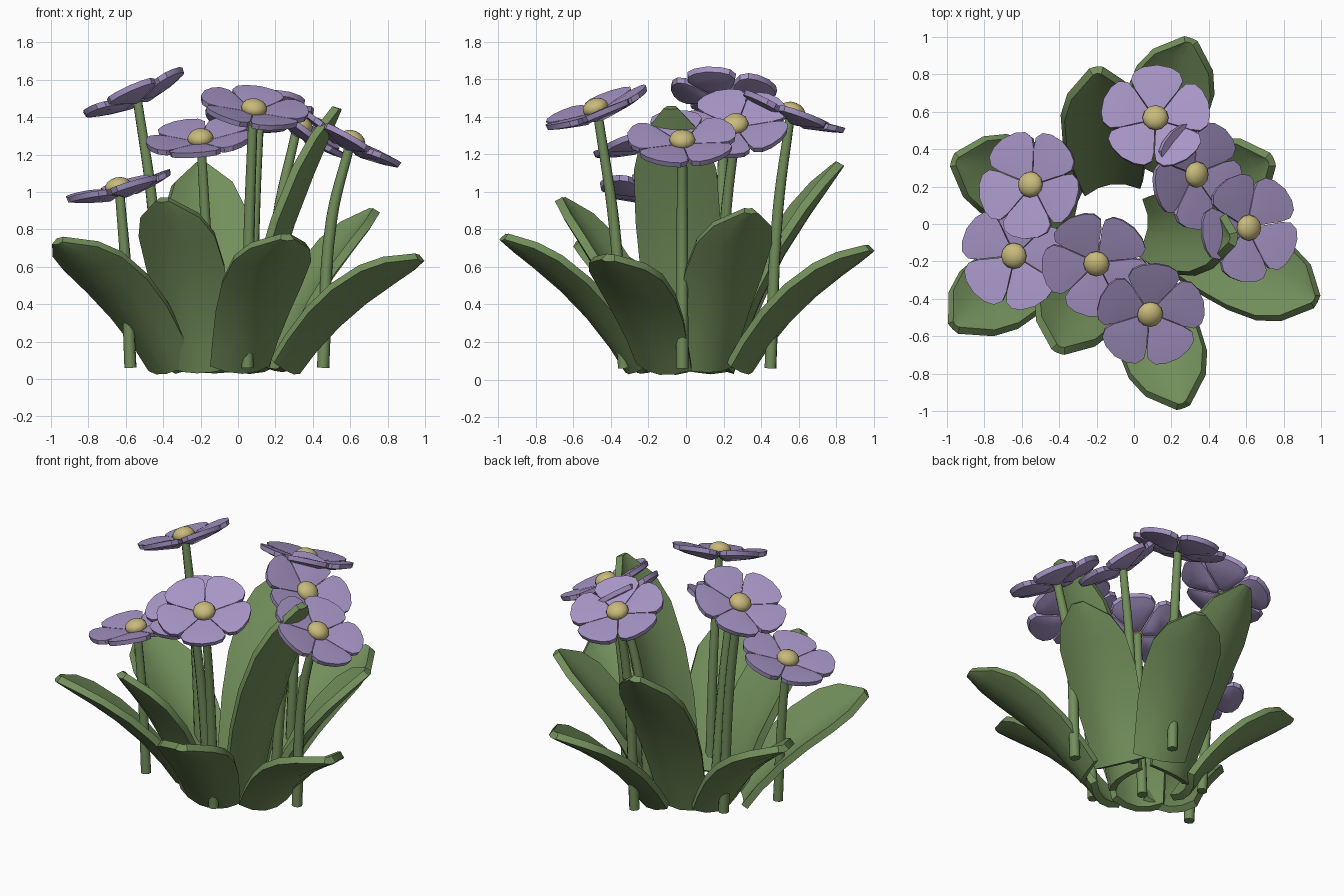
import bpy, bmesh, math
from mathutils import Vector, Matrix

cube = bpy.data.objects.get("Cube")
if cube:
    bpy.data.objects.remove(cube, do_unlink=True)


def material(name, rgb):
    m = bpy.data.materials.new(name)
    m.use_nodes = True
    m.diffuse_color = (*rgb, 1)
    m.node_tree.nodes["Principled BSDF"].inputs["Base Color"].default_value = (*rgb, 1)
    return m


GREEN = material("leaf green", (0.17, 0.275, 0.105))
PURPLE = material("petal purple", (0.39, 0.305, 0.57))
YELLOW = material("pollen yellow", (0.58, 0.49, 0.2))


def finish(bm, name, mat, thickness=0):
    bmesh.ops.recalc_face_normals(bm, faces=bm.faces)
    mesh = bpy.data.meshes.new(name)
    bm.to_mesh(mesh)
    bm.free()
    mesh.materials.append(mat)
    obj = bpy.data.objects.new(name, mesh)
    bpy.context.collection.objects.link(obj)
    bpy.ops.object.select_all(action="DESELECT")
    obj.select_set(True)
    bpy.context.view_layer.objects.active = obj
    if thickness:
        mod = obj.modifiers.new("thickness", "SOLIDIFY")
        mod.thickness = thickness
        mod.offset = 0
        bpy.ops.object.modifier_apply(modifier="thickness")
    bpy.ops.object.shade_smooth_by_angle(angle=math.radians(35))


# Leaves: arched, cupped blades; roll lifts the blade's left edge
BLADE = [(0, .72), (.15, .8), (.35, .92), (.55, 1), (.75, .97), (.88, .74), (1, .14)]


def leaf(name, base, tip, roll=0, width=0.44, arch=0.075):
    base, tip = Vector(base), Vector(tip)
    axis = (tip - base).normalized()
    side = Vector((-axis.y, axis.x, 0)).normalized()
    up = axis.cross(side)
    turn = Matrix.Rotation(math.radians(roll), 3, axis)
    across, out = turn @ side, turn @ up
    bm = bmesh.new()
    rows = []
    for t, w in BLADE:
        mid = base.lerp(tip, t) + up * arch * 4 * t * (1 - t)
        cup = .075 * w * (1 - .3 * t)
        rows.append([bm.verts.new(mid + across * s * w * width / 2
                                  + out * cup * (s * s - .5))
                     for s in (-1, -.5, 0, .5, 1)])
    for a, b in zip(rows, rows[1:]):
        for i in range(4):
            bm.faces.new((a[i], a[i + 1], b[i + 1], b[i]))
    finish(bm, name, GREEN, 0.045)


LEAVES = {
    "leaf_front_right": ((-.36, -.09, .06), (-.96, -.55, .74), 12),
    "leaf_front_middle": ((-.2, -.2, .05), (-.4, -.67, .96)),
    "leaf_front": ((.01, -.27, .06), (.26, -.97, .76)),
    "leaf_left_front": ((.27, -.12, .06), (.97, -.41, .65), -8),
    "leaf_left_back": ((.2, .1, .06), (.73, .34, .9)),
    "leaf_back": ((.05, .3, .06), (.3, .98, .7)),
    "leaf_back_tall": ((-.12, .21, .05), (-.2, .82, 1.15)),
    "leaf_right_back": ((-.3, .12, .06), (-.96, .34, .7)),
    "leaf_centre_tall": ((.07, -.02, .05), (.53, -.08, 1.45)),
}
for name, placement in LEAVES.items():
    leaf(name, *placement)

# Flowers: five rounded petals in a shallow bowl, a domed centre and a bent stem
PETAL = [(.03, .02), (.1, .07), (.16, .115), (.21, .139), (.255, .122), (.282, .075), (.295, 0)]


def petals(name, place, turn):
    bm = bmesh.new()
    outline = PETAL + [(r, -w) for r, w in reversed(PETAL[:-1])]
    n = len(outline)
    for k in range(5):
        spin = place @ Matrix.Rotation(math.radians(turn + 72 * k), 4, "Z")

        def ring(scale, drop):
            return [bm.verts.new(spin @ Vector((.17 + (r - .17) * scale, w * scale,
                                                .15 * r - .015 - drop)))
                    for r, w in outline]

        top, rim, under = ring(1, 0), ring(.97, .03), ring(.6, .045)
        hub = bm.verts.new(spin @ Vector((.17, 0, .016)))
        for i in range(n):
            j = (i + 1) % n
            bm.faces.new((hub, top[i], top[j]))
            bm.faces.new((top[i], rim[i], rim[j], top[j]))
            bm.faces.new((rim[i], under[i], under[j], rim[j]))
        bm.faces.new(under)
    finish(bm, name, PURPLE)


def stem(name, points):
    curve = bpy.data.curves.new(name, "CURVE")
    curve.dimensions = "3D"
    curve.bevel_depth = 0.03
    curve.bevel_resolution = 2
    curve.resolution_u = 6
    curve.use_fill_caps = True
    spline = curve.splines.new("BEZIER")
    spline.bezier_points.add(len(points) - 1)
    for p, co, r in zip(spline.bezier_points, points, (1.1, 1, .85)):
        p.co = co
        p.radius = r
        p.handle_left_type = p.handle_right_type = "AUTO"
    curve.materials.append(GREEN)
    bpy.context.collection.objects.link(bpy.data.objects.new(name, curve))


def flower(name, centre, normal, turn, foot, bend):
    centre, normal = Vector(centre), Vector(normal).normalized()
    tilt = Vector((0, 0, 1)).rotation_difference(normal).to_matrix().to_4x4()
    place = Matrix.Translation(centre) @ tilt
    petals(name + "_petals", place, turn)
    bm = bmesh.new()
    dome = Matrix.Translation((0, 0, .01)) @ Matrix.Diagonal((1, 1, .7, 1))
    bmesh.ops.create_uvsphere(bm, u_segments=12, v_segments=8, radius=0.07,
                              matrix=place @ dome)
    finish(bm, name + "_centre", YELLOW)
    stem(name + "_stem", [Vector((*foot, .06)), Vector(bend), centre - normal * .03])


flower("back_flower", (.115, .565, 1.42), (0, .36, .93), 88, (.07, .45), (.09, .49, .9))
flower("inner_flower", (.33, .265, 1.355), (.6, -.06, .8), 55, (.15, .18), (.21, .21, .85))
flower("left_flower", (.61, -.02, 1.27), (.48, 0, .88), 45, (.455, -.02), (.5, -.02, .85))
flower("right_tall_flower", (-.55, .21, 1.52), (-.4, .1, .9), 50, (-.4, .17), (-.46, .19, .95))
flower("right_low_flower", (-.64, -.17, 1.02), (-.25, -.03, .96), 6, (-.575, -.16), (-.6, -.165, .6))
flower("middle_flower", (-.2, -.21, 1.28), (-.1, -.32, .94), 45, (-.15, -.1), (-.17, -.15, .75))
flower("front_flower", (.085, -.48, 1.44), (.14, -.35, .93), 86, (.05, -.33), (.06, -.38, .8))
